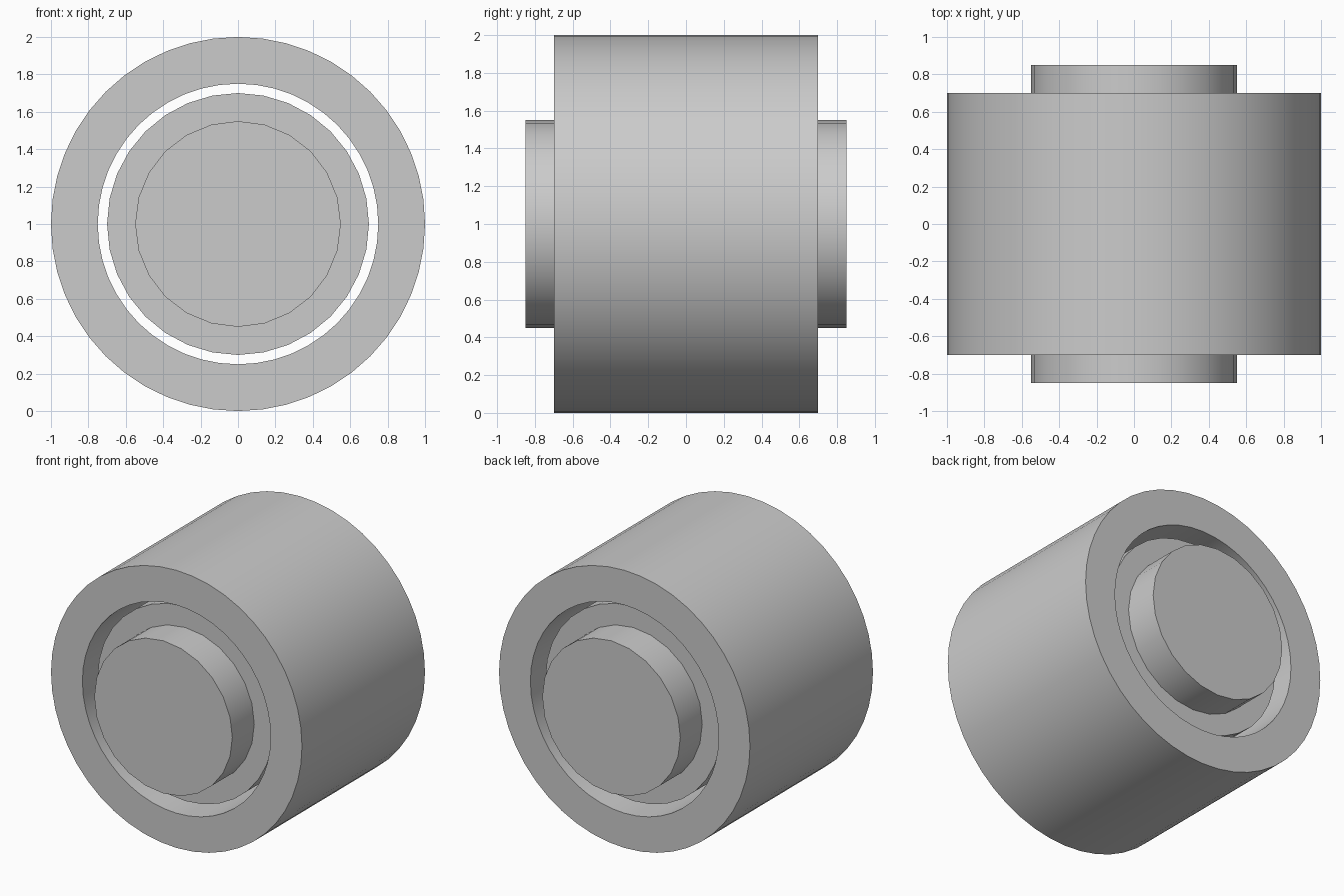
import bpy, bmesh, math
from mathutils import Matrix

cube = bpy.data.objects.get("Cube")
if cube:
    bpy.data.objects.remove(cube, do_unlink=True)

grey = bpy.data.materials.new("plain_grey")
grey.use_nodes = True
colour = (0.6, 0.6, 0.6, 1)
grey.diffuse_color = colour
grey.node_tree.nodes["Principled BSDF"].inputs["Base Color"].default_value = colour

AXIS_HEIGHT = 1.0


def turned_part(name, profile, sides, closed):
    """Spin a (radius, y) profile around the horizontal y axis."""
    bm = bmesh.new()
    rings = []
    for radius, y in profile:
        ring = []
        for i in range(sides):
            a = math.tau * i / sides
            ring.append(bm.verts.new((radius * math.sin(a), y, radius * math.cos(a))))
        rings.append(ring)
    pairs = list(zip(rings, rings[1:]))
    if closed:
        pairs.append((rings[-1], rings[0]))
    for a, b in pairs:
        for i in range(sides):
            j = (i + 1) % sides
            bm.faces.new((a[i], a[j], b[j], b[i]))
    if not closed:
        bm.faces.new(rings[0])
        bm.faces.new(rings[-1])
    bmesh.ops.recalc_face_normals(bm, faces=bm.faces)
    bm.transform(Matrix.Translation((0, 0, AXIS_HEIGHT)))
    mesh = bpy.data.meshes.new(name)
    bm.to_mesh(mesh)
    bm.free()
    mesh.materials.append(grey)
    obj = bpy.data.objects.new(name, mesh)
    bpy.context.collection.objects.link(obj)
    bpy.ops.object.select_all(action="DESELECT")
    obj.select_set(True)
    bpy.context.view_layer.objects.active = obj
    bpy.ops.object.shade_smooth_by_angle(angle=math.radians(30))


# Thick outer sleeve, open right through
turned_part("outer_sleeve", [(1, -0.7), (1, 0.7), (0.75, 0.7), (0.75, -0.7)], 48, True)
# Solid core recessed inside the sleeve
turned_part("inner_core", [(0.7, -0.6), (0.7, 0.6)], 32, False)
# Shaft sticking out at both ends
turned_part("shaft", [(0.55, -0.85), (0.55, 0.85)], 24, False)
